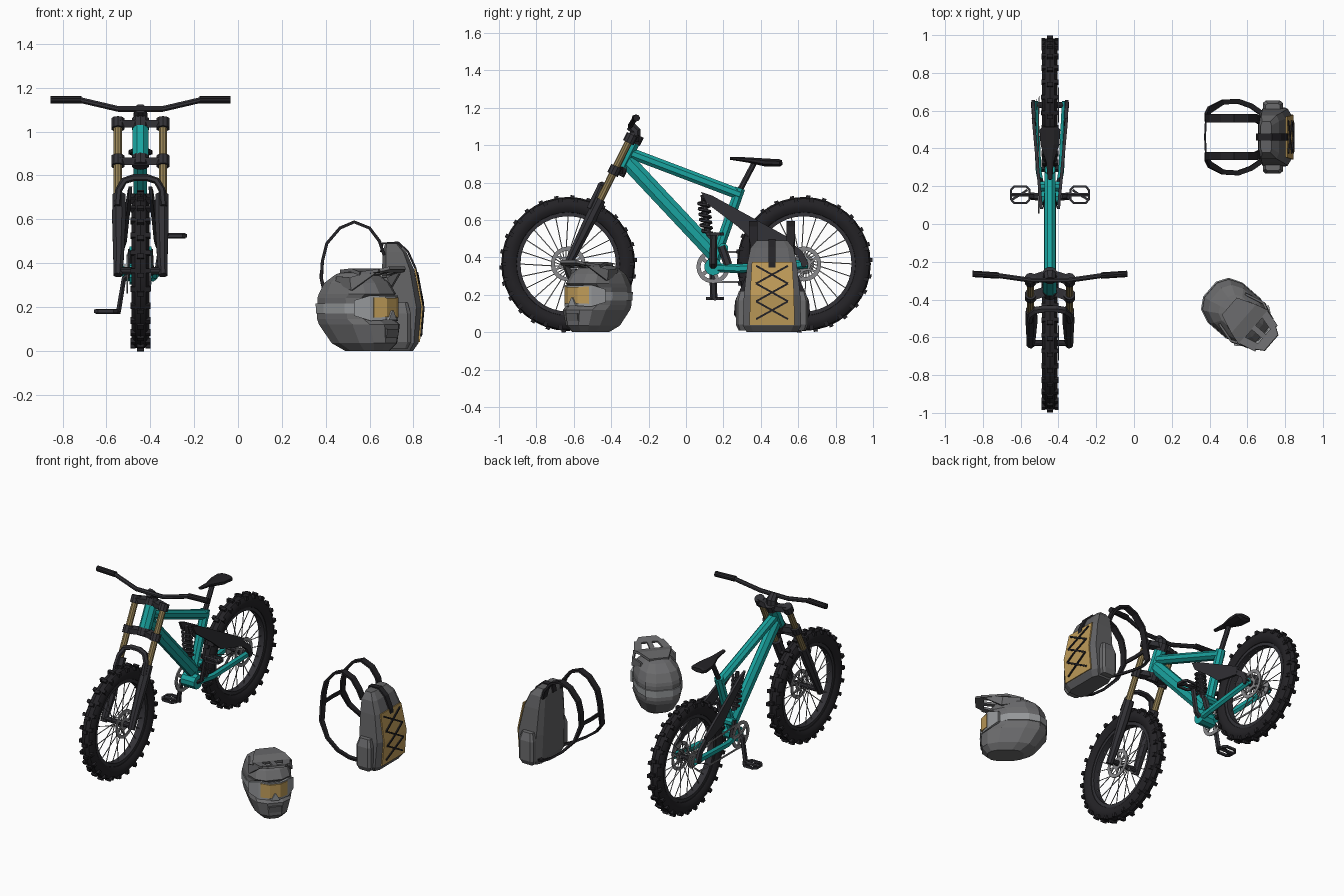
import bpy, bmesh
from math import sin, cos, pi, tau, radians
from mathutils import Vector as V, Matrix

if "Cube" in bpy.data.objects:
    bpy.data.objects.remove(bpy.data.objects["Cube"])


def material(name, *rgb):
    m = bpy.data.materials.new(name)
    m.use_nodes = True
    m.diffuse_color = (*rgb, 1)
    m.node_tree.nodes["Principled BSDF"].inputs["Base Color"].default_value = (*rgb, 1)
    return m


RUBBER = material("rubber black", .017, .016, .019)
CHAR = material("charcoal", .032, .031, .037)
TEAL = material("teal paint", .01, .37, .35)
BRONZE = material("bronze", .30, .22, .09)
GOLD = material("gold", .52, .33, .10)
SHELL = material("shell grey", .145, .145, .15)
LIGHT = material("light grey", .30, .31, .32)
CLOTH = material("cloth grey", .12, .12, .125)
METAL = material("metal grey", .25, .25, .26)


def done(bm, name, mat, smooth=False, matrix=None):
    bmesh.ops.recalc_face_normals(bm, faces=bm.faces)
    me = bpy.data.meshes.new(name)
    bm.to_mesh(me)
    bm.free()
    me.materials.append(mat)
    ob = bpy.data.objects.new(name, me)
    bpy.context.collection.objects.link(ob)
    if matrix:
        ob.matrix_world = matrix
    if smooth:
        bpy.context.view_layer.objects.active = ob
        bpy.ops.object.select_all(action='DESELECT')
        ob.select_set(True)
        bpy.ops.object.shade_smooth_by_angle(angle=radians(35))
    return ob


def bridge(bm, rings, closed=False):
    k, n = len(rings), len(rings[0])
    for i in range(k if closed else k - 1):
        a, b = rings[i], rings[(i + 1) % k]
        for j in range(n):
            bm.faces.new((a[j], a[(j + 1) % n], b[(j + 1) % n], b[j]))
    if not closed:
        bm.faces.new(rings[0])
        bm.faces.new(rings[-1])


def sweep(bm, pts, rx, rz=None, n=8, side=(1, 0, 0), closed=False):
    """Sweep an n-gon section along pts; rx is its half size along side."""
    pts = [V(p) for p in pts]
    k = len(pts)
    rz = rx if rz is None else rz
    rx = rx if isinstance(rx, list) else [rx] * k
    rz = rz if isinstance(rz, list) else [rz] * k
    rings = []
    for i, p in enumerate(pts):
        a = pts[i - 1] if (i or closed) else p
        b = pts[(i + 1) % k] if (i < k - 1 or closed) else p
        t = ((b - p).normalized() + (p - a).normalized()).normalized()
        s = V(side) if abs(t.dot(V(side))) < .95 else V((0, 1, 0))
        up = t.cross(s).normalized()
        s = up.cross(t)
        f = 1 / cos(pi / n)
        angs = [tau * (j + .5) / n for j in range(n)]
        rings.append([bm.verts.new(p + s * cos(q) * f * rx[i] + up * sin(q) * f * rz[i]) for q in angs])
    bridge(bm, rings, closed)


def solo(name, mat, pts, rx, rz=None, n=8, smooth=False, matrix=None, **kw):
    bm = bmesh.new()
    sweep(bm, pts, rx, rz, n, **kw)
    return done(bm, name, mat, smooth, matrix)


def loft(name, mat, levels, n, power, matrix=None):
    """Stack rounded horizontal rings given as (z, back, front, half width)."""
    bm = bmesh.new()
    soft = lambda v: (abs(v) ** power) * (1 if v > 0 else -1)
    rings = []
    for z, b, f, w in levels:
        angs = [tau * (j + .5) / n for j in range(n)]
        rings.append([bm.verts.new(((f + b) / 2 + (f - b) / 2 * soft(cos(q)), w * soft(sin(q)), z)) for q in angs])
    bridge(bm, rings)
    return done(bm, name, mat, matrix=matrix)


X0 = -.445


def B(x, y, z):
    return V((X0 + x, y, z))


def circle(x, y, z, r, n=32):
    return [B(x, y + r * cos(tau * i / n), z + r * sin(tau * i / n)) for i in range(n)]


# Wheels
HUB = .365
for label, yc in (("front", -.63), ("rear", .63)):
    solo(label + "_tyre", RUBBER, circle(0, yc, HUB, .313, 36), .041, .043, 10, True, closed=True)
    solo(label + "_rim", CHAR, circle(0, yc, HUB, .267, 36), .022, .012, 4, True, closed=True)
    bm = bmesh.new()
    for i in range(26):
        a = tau * i / 26
        d, t = V((0, cos(a), sin(a))), V((0, -sin(a), cos(a)))
        for x, r, w in ((-.034, .343, .011), (.034, .343, .011), (0, .355, .016)):
            c = B(x, yc, HUB) + d * r + t * (.02 if x == 0 else 0)
            sweep(bm, [c - d * .012, c + d * .012], w, .011, 4)
    done(bm, label + "_tread", RUBBER)
    bm = bmesh.new()
    for i in range(24):
        a = tau * i / 24
        s = .03 if i % 2 else -.03
        sweep(bm, [B(s, yc + .02 * cos(a + .8), HUB + .02 * sin(a + .8)),
                   B(0, yc + .262 * cos(a), HUB + .262 * sin(a))], .0016, n=3)
    done(bm, label + "_spokes", METAL)
    solo(label + "_hub", CHAR, [B(-.1, yc, HUB), B(.1, yc, HUB)], .016, n=10)
    # Brake disc: outer ring, inner ring and arms
    bm = bmesh.new()
    sweep(bm, circle(.045, yc, HUB, .082, 24), .003, .011, 4, closed=True)
    sweep(bm, circle(.045, yc, HUB, .03, 12), .003, .01, 4, closed=True)
    for i in range(6):
        a = tau * i / 6
        sweep(bm, [B(.045, yc + .03 * cos(a), HUB + .03 * sin(a)),
                   B(.045, yc + .078 * cos(a + .5), HUB + .078 * sin(a + .5))], .003, .006, 4)
    done(bm, label + "_brake_disc", METAL)


# Fork
def F(x, z, dy=0):
    return B(x, -.63 + .496 * (z - HUB) + dy, z)


for s, label in ((-1, "right"), (1, "left")):
    x = s * .103
    solo(label + "_stanchion", BRONZE, [F(x, .6), F(x, 1.04)], .019, n=10, smooth=True)
    solo(label + "_fork_leg", CHAR, [F(x, .345), F(x * .97, .42), F(x * .95, .6), F(x * .95, .71)],
         [.02, .024, .031, .03], n=8)
solo("fork_arch", CHAR, [F(x, z, -.03) for x, z in
     ((-.105, .66), (-.1, .73), (-.075, .775), (-.03, .79), (.03, .79), (.075, .775), (.1, .73), (.105, .66))],
     .018, .014, n=6, side=(0, 1, 0))
axis = (F(0, 1) - F(0, 0)).normalized()
for label, z in (("lower", .865), ("upper", 1.035)):
    bm = bmesh.new()
    for x, r in ((-.103, .03), (.103, .03), (0, .038)):
        c = F(x, z, .025 if x == 0 else 0)
        sweep(bm, [c - axis * .024, c + axis * .024], r, n=10)
    sweep(bm, [F(-.1, z), F(-.04, z, .02), F(.04, z, .02), F(.1, z)], .026, .017, 4, side=(0, 1, 0))
    done(bm, label + "_fork_crown", CHAR)

# Handlebar
solo("stem", CHAR, [F(0, 1.03, .03), F(0, 1.075, .01), B(0, -.30, 1.105)], [.035, .032, .026], .026, n=8)
bar = [(.4, -.265, 1.145), (.28, -.272, 1.145), (.1, -.298, 1.103)]
solo("handlebar", CHAR, [B(-x, y, z) for x, y, z in bar] + [B(*p) for p in bar[::-1]], .013, n=8, smooth=True,
     side=(0, 1, 0))
for s, label in ((-1, "right"), (1, "left")):
    solo(label + "_grip", RUBBER, [B(s * .27, -.273, 1.145), B(s * .41, -.264, 1.145)], .017, n=10)

# Frame
for name, a, b, rx, rz in (("head_tube", F(0, .885, .025), F(0, 1.015, .025), .036, .036),
                           ("down_tube", B(0, -.315, .915), B(0, .15, .42), .031, .042),
                           ("top_tube", B(0, -.29, .955), B(0, .29, .735), .029, .029),
                           ("seat_tube", B(0, .29, .77), B(0, .145, .36), .027, .027)):
    solo(name, TEAL, [a, b], rx, rz)
solo("bottom_bracket", TEAL, [B(-.05, .145, .35), B(.05, .145, .35)], .045, n=10)
solo("pivot_lug", TEAL, [B(-.05, .2, .45), B(.05, .2, .45)], .025)
solo("seat_post", CHAR, [B(0, .275, .735), B(0, .365, .905)], .015, n=8)
seat = [(.235, .93, .012, .008), (.33, .921, .02, .014), (.42, .908, .05, .021), (.5, .905, .055, .02),
        (.515, .907, .04, .012)]
solo("saddle", RUBBER, [B(0, p[0], p[1]) for p in seat], [p[2] for p in seat], [p[3] for p in seat], n=8)

# Rear suspension
outline = [(.08, .75), (.14, .73), (.56, .5), (.55, .45), (.46, .47), (.35, .5), (.27, .57), (.11, .69)]
for s, label in ((-1, "right"), (1, "left")):
    bm = bmesh.new()
    bridge(bm, [[bm.verts.new(B(s * (.03 + .09 * y + h), y, z)) for y, z in outline] for h in (0, .016)])
    done(bm, label + "_rocker_plate", CHAR)
    solo(label + "_seat_stay", CHAR, [B(s * .084, .53, .48), B(s * .088, .61, .42), B(s * .088, .64, .355)],
         .009, .018, 4)
    solo(label + "_chain_stay", TEAL, [B(s * .04, .17, .345), B(s * .06, .28, .34), B(s * .078, .65, .365)],
         .015, .021, 6)
    solo(label + "_link", CHAR, [B(s * .045, .19, .46), B(s * .05, .225, .36)], .012, .02, 6)
solo("shock_body", CHAR, [B(0, .09, .735), B(0, .10, .66), B(0, .115, .55), B(0, .14, .38)],
     [.012, .016, .016, .02], n=8)
solo("shock_spring", CHAR, [B(.029 * cos(i * pi / 5), .093 + i * .0003 + .029 * sin(i * pi / 5), .71 - i * .0029)
     for i in range(66)], .007, n=5, side=(0, 0, 1))

# Drivetrain
bm = bmesh.new()
sweep(bm, circle(-.06, .145, .35, .078, 28), .004, .011, 4, closed=True)
for i in range(5):
    a = tau * i / 5
    sweep(bm, [B(-.06, .145, .35), B(-.06, .145 + .075 * cos(a), .35 + .075 * sin(a))], .004, .01, 4)
done(bm, "chainring", METAL)
bm = bmesh.new()
for i in range(4):
    sweep(bm, [B(-.048 - i * .008, .63, HUB), B(-.045 - i * .008, .63, HUB)], .055 - i * .008, n=16)
sweep(bm, [B(-.06, .16, .432), B(-.06, .63, .415)], .003, .005, 4)
sweep(bm, [B(-.06, .16, .268), B(-.06, .58, .27), B(-.06, .63, .31)], .003, .005, 4)
done(bm, "cassette_and_chain", METAL)
for s, label, z in ((-1, "right", .18), (1, "left", .525)):
    solo(label + "_crank", CHAR, [B(s * .045, .145, .35), B(s * .075, .145, .35 + s * .02), B(s * .1, .148, z)],
         .011, .017, 6)
    bm = bmesh.new()
    frame = [(.108, .13), (.125, .112), (.19, .112), (.206, .13), (.206, .18), (.19, .198), (.125, .198), (.108, .18)]
    sweep(bm, [B(s * x, y, z) for x, y in frame], .008, .006, 4, side=(0, 0, 1), closed=True)
    sweep(bm, [B(s * .09, .155, z), B(s * .206, .155, z)], .01, n=6)
    for y in (.13, .18):
        sweep(bm, [B(s * .157, .155, z), B(s * (.2 if y < .15 else .12), y, z)], .006, n=4)
    done(bm, label + "_pedal", CHAR)

# Helmet, built facing +x and then turned
HM = Matrix.Translation((.55, -.475, 0)) @ Matrix.Rotation(radians(-41), 4, 'Z')
loft("helmet_shell", SHELL, [(.0, -.06, .165, .07), (.035, -.13, .20, .105), (.12, -.195, .205, .135),
     (.145, -.20, .165, .138), (.24, -.195, .15, .14), (.26, -.19, .175, .138), (.31, -.16, .14, .122),
     (.35, -.10, .085, .085), (.367, -.04, .03, .045)], 12, .75, HM)
loft("goggle_strap", LIGHT, [(.17, -.203, .15, .143), (.215, -.203, .15, .144)], 12, .75, HM)
arc = [(.09, -.135), (.15, -.09), (.183, -.035), (.183, .035), (.15, .09), (.09, .135)]
solo("goggle_frame", LIGHT, [(u, v, .195) for u, v in arc], [.035, .058, .055, .055, .058, .035], .008, 4,
     matrix=HM, side=(0, 0, 1))
solo("goggle_lens", GOLD, [(u + .012, v * .92, .198) for u, v in arc[1:-1]], [.046, .044, .044, .046], .005, 4,
     matrix=HM, side=(0, 0, 1))
solo("nose_guard", LIGHT, [(.2, 0, .14), (.2, 0, .185)], .008, [.028, .004], 4, matrix=HM)
solo("chin_vent", CLOTH, [(.197, 0, .06), (.203, 0, .1)], .04, .006, 4, matrix=HM, side=(0, 1, 0))
bm = bmesh.new()
sweep(bm, [(-.06, 0, .362), (.04, 0, .368), (.11, 0, .352)], [.06, .10, .12], .008, 4, side=(0, 1, 0))
for v, w in ((0, .015), (-.085, .022), (.085, .022)):
    sweep(bm, [(.1, v * 1.1, .353), (.195, v * .82, .366)], w, .007, 4, side=(0, 1, 0))
sweep(bm, [(.185, 0, .364), (.235, 0, .378)], [.088, .055], .007, 4, side=(0, 1, 0))
for s in (-1, 1):
    sweep(bm, [(-.04, s * .105, .325), (.07, s * .132, .305), (.17, s * .085, .358)], .006, [.015, .03, .008], 4,
          side=(0, 1, 0))
done(bm, "helmet_visor", SHELL, matrix=HM)

# Backpack
YP = .46
PM = Matrix.Translation((0, YP, 0))
loft("backpack_body", CLOTH, [(0, .675, .80, .14), (.035, .66, .825, .16), (.2, .655, .84, .155),
     (.37, .655, .805, .135), (.45, .658, .77, .118), (.49, .67, .73, .085)], 8, .35, PM)
for s, label in ((-1, "right"), (1, "left")):
    ob = loft(label + "_side_pocket", SHELL, [(.01, -.045, .04, .03), (.04, -.055, .055, .045), (.17, -.055, .055, .045),
              (.22, -.04, .04, .028)], 8, .4, Matrix.Translation((.735, YP + s * .15, 0)))
face = [(.826, .04), (.84, .2), (.807, .375)]
solo("front_panel", GOLD, [(x, 0, z) for x, z in face], [.12, .118, .108], .004, 4, matrix=PM, side=(0, 1, 0))


def front_x(z):
    return (.826 + (z - .04) * .0875 if z < .2 else .84 - (z - .2) * .189) + .006


bm = bmesh.new()
for s in (-1, 1):
    lace = [(z, s * .085 * (-1) ** i) for i, z in enumerate((.07, .165, .26, .355))]
    for (z, y), (z2, y2) in zip(lace, lace[1:]):
        zs = [z + (z2 - z) * t / 4 for t in range(5)]
        sweep(bm, [(front_x(q), y + (y2 - y) * t / 4, q) for t, q in enumerate(zs)], .005, n=4)
done(bm, "front_lacing", RUBBER, matrix=PM)
solo("top_strap", RUBBER, [(.812, 0, .34), (.81, 0, .375), (.775, 0, .453), (.73, 0, .494), (.66, 0, .49),
     (.652, 0, .45)], .018, .005, 4, matrix=PM, side=(0, 1, 0))

# Shoulder straps with chest strap
path = [(.665, .09, .44), (.645, .1, .5), (.60, .1, .56), (.53, .1, .588), (.465, .1, .56), (.405, .1, .49),
        (.385, .1, .41), (.38, .105, .33), (.40, .145, .24), (.47, .185, .16), (.55, .19, .1), (.62, .165, .06),
        (.67, .13, .04)]
for s, label in ((-1, "right"), (1, "left")):
    solo(label + "_shoulder_strap", RUBBER, [(x, s * y, z) for x, y, z in path],
         [.022] * 8 + [.018] + [.013] * 4, .007, 4, matrix=PM, side=(0, 1, 0))
solo("chest_strap", RUBBER, [(.381, -.1, .34), (.376, 0, .34), (.381, .1, .34)], .012, .005, 4, matrix=PM,
     side=(0, 0, 1))
